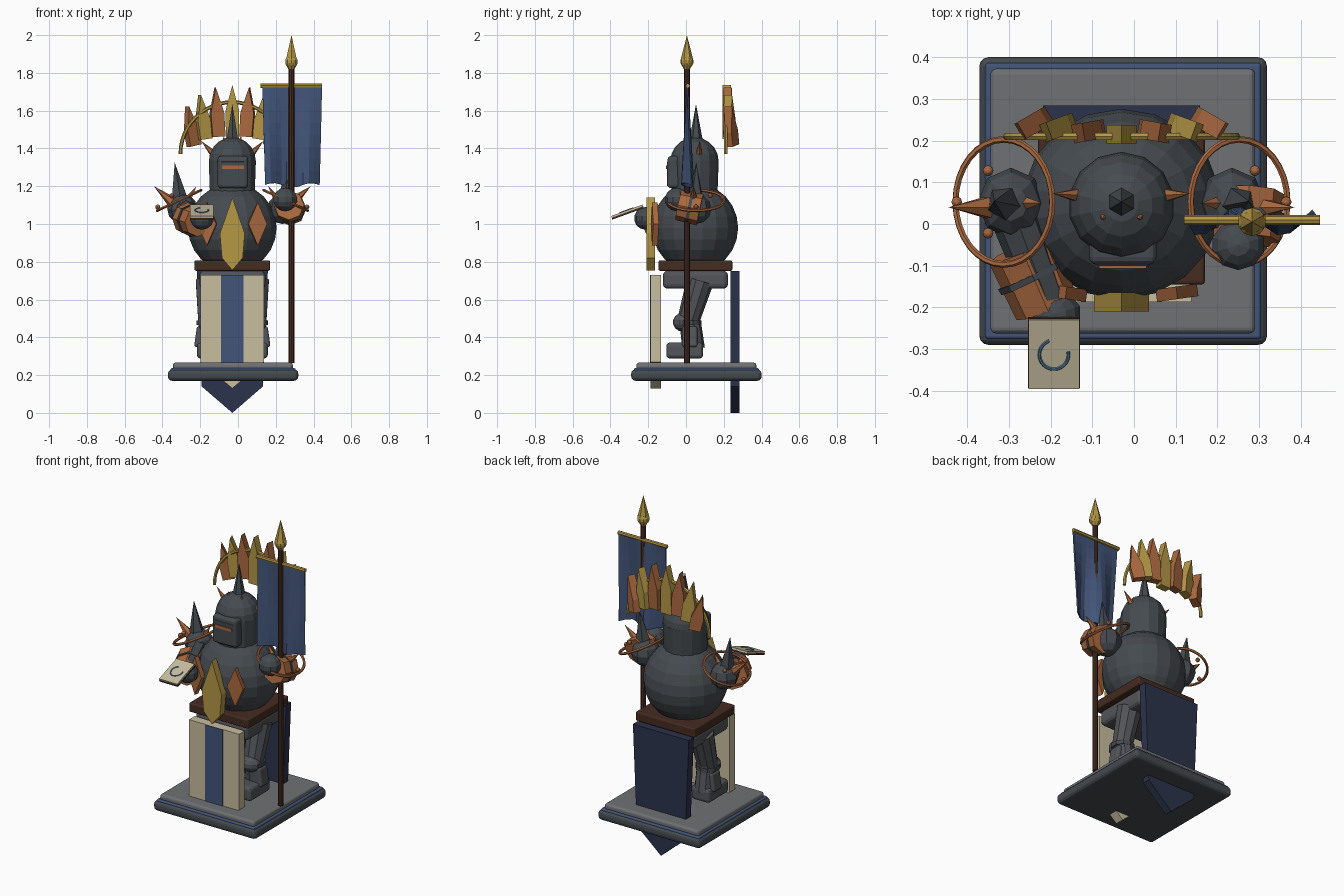
import bpy, bmesh
from math import sin, cos, pi, radians
from mathutils import Vector, Matrix

cube = bpy.data.objects.get("Cube")
if cube:
    bpy.data.objects.remove(cube)


def material(name, rgb):
    m = bpy.data.materials.new(name)
    m.use_nodes = True
    m.diffuse_color = (*rgb, 1)
    m.node_tree.nodes["Principled BSDF"].inputs["Base Color"].default_value = (*rgb, 1)
    return m


STEEL = material("dark steel", (.06, .07, .08))
IRON = material("grey iron", (.085, .09, .1))
STONE = material("grey stone", (.16, .165, .175))
WOOD = material("dark brown", (.06, .025, .015))
COPPER = material("copper", (.40, .14, .05))
BRASS = material("brass", (.46, .31, .06))
CREAM = material("cream", (.58, .51, .35))
NAVY = material("navy", (.024, .033, .07))
BLUE = material("blue", (.055, .09, .19))
SKY = material("light blue", (.08, .19, .33))

CX, CY = -.03, .053      # axis of the figure


def finish(bm, name, mat, matrix=None):
    if matrix is not None:
        bm.transform(matrix)
    bmesh.ops.recalc_face_normals(bm, faces=bm.faces)
    mesh = bpy.data.meshes.new(name)
    bm.to_mesh(mesh)
    bm.free()
    mesh.materials.append(mat)
    ob = bpy.data.objects.new(name, mesh)
    bpy.context.collection.objects.link(ob)
    return ob


def move(loc, rx=0, ry=0, rz=0):
    r = [Matrix.Rotation(radians(a), 4, ax) for a, ax in ((rz, 'Z'), (ry, 'Y'), (rx, 'X'))]
    return Matrix.Translation(loc) @ r[0] @ r[1] @ r[2]


def box(name, mat, loc, size, bevel=0, **rot):
    bm = bmesh.new()
    bmesh.ops.create_cube(bm, size=1, matrix=Matrix.Diagonal((*size, 1)))
    if bevel:
        bmesh.ops.bevel(bm, geom=bm.edges[:], offset=bevel, segments=3, profile=.5, affect='EDGES')
    return finish(bm, name, mat, move(loc, **rot))


def ball(name, mat, loc, radii, seg=10, rings=7):
    bm = bmesh.new()
    bmesh.ops.create_uvsphere(bm, u_segments=seg, v_segments=rings, radius=1,
                              matrix=Matrix.Diagonal((*radii, 1)))
    return finish(bm, name, mat, Matrix.Translation(loc))


def rod(name, mat, a, b, r1, r2, seg=8):
    """Tapered cylinder from a to b; a zero radius gives a spike."""
    a, b = Vector(a), Vector(b)
    d = b - a
    bm = bmesh.new()
    bmesh.ops.create_cone(bm, cap_ends=True, segments=seg, radius1=r1, radius2=r2, depth=d.length)
    return finish(bm, name, mat, Matrix.Translation((a + b) / 2) @ d.to_track_quat('Z', 'Y').to_matrix().to_4x4())


def plate(name, mat, loc, points, thick, **rot):
    """Flat outline in x and z, given thickness along y."""
    bm = bmesh.new()
    face = bm.faces.new([bm.verts.new((x, -thick / 2, z)) for x, z in points])
    ext = bmesh.ops.extrude_face_region(bm, geom=[face])
    bmesh.ops.translate(bm, vec=(0, thick, 0),
                        verts=[v for v in ext['geom'] if isinstance(v, bmesh.types.BMVert)])
    return finish(bm, name, mat, move(loc, **rot))


def mirrored(half):
    """Close an outline from its right half, listed from top to bottom."""
    return half + [(-x, z) for x, z in reversed(half) if x > 0]


def tube(name, mat, matrix, rx, ry, r, start=0, end=2 * pi, steps=32, sides=6):
    """Elliptical ring or arc in the local xy plane."""
    full = abs(end - start - 2 * pi) < .001
    bm = bmesh.new()
    rows = []
    for i in range(steps if full else steps + 1):
        t = start + (end - start) * i / steps
        d = Vector((cos(t), sin(t), 0))
        c = Vector((rx * cos(t), ry * sin(t), 0))
        rows.append([bm.verts.new(c + d * r * cos(k * 2 * pi / sides) + Vector((0, 0, r * sin(k * 2 * pi / sides))))
                     for k in range(sides)])
    for i in range(steps):
        p, q = rows[i], rows[(i + 1) % len(rows)]
        for k in range(sides):
            n = (k + 1) % sides
            bm.faces.new((p[k], p[n], q[n], q[k]))
    if not full:
        bm.faces.new(rows[0])
        bm.faces.new(rows[-1])
    return finish(bm, name, mat, matrix)


# Plinth
box("plinth_base", STEEL, (-.026, .055, .2), (.69, .69, .06), .022)
box("plinth_trim", BLUE, (-.026, .055, .222), (.662, .662, .03), .008)
box("plinth_top", STONE, (-.027, .055, .246), (.635, .635, .04), .014)

# Torso, belt and pelvis
ball("body", STEEL, (CX, .048, .98), (.238, .228, .235), 18, 12)
box("belt", WOOD, (CX, .05, .78), (.4, .39, .055), .008)
box("pelvis", IRON, (CX, .05, .705), (.35, .345, .095), .025)

# Legs
for side, s in (("right", -1), ("left", 1)):
    x = CX + s * .125
    rod(side + "_thigh", IRON, (x, .075, .7), (x, .01, .48), .072, .058, 10)
    rod(side + "_shin", IRON, (x, .02, .5), (x, .04, .34), .056, .06, 10)
    ball(side + "_knee", IRON, (x, -.015, .48), (.062, .055, .05))
    rod(side + "_knee_band", STEEL, (x, .015, .465), (x, .015, .49), .068, .068, 10)
    box(side + "_greave", IRON, (x + s * .035, .02, .4), (.07, .08, .11), .012, ry=s * -8)
    box(side + "_foot", IRON, (x, -.007, .33), (.125, .195, .085), .02)

# Cloth panels
panel = mirrored([(.168, .73), (.168, .27), (0, .13)])
plate("front_panel", CREAM, (CX, -.16, 0), panel, .055)
box("front_stripe", BLUE, (CX, -.188, .49), (.118, .006, .48))
plate("back_panel", NAVY, (CX, .26, 0), mirrored([(.188, .75), (.162, .14), (0, 0)]), .048)

# Chest ornaments
plate("centre_ornament", BRASS, (CX, -.187, 0),
      mirrored([(0, 1.14), (.066, .95), (.055, .82), (0, .755)]), .045)
for side, s in (("right", -1), ("left", 1)):
    plate(side + "_chest_diamond", COPPER, (CX + s * .133, -.165, 1),
          mirrored([(0, .115), (.05, 0), (0, -.115)]), .03, rz=s * 8)

# Helmet: stacked rings closed by a dome
ball("helmet_dome", STEEL, (CX, CY - .008, 1.33), (.128, .128, .13), 14, 10)
rod("helmet_wall", STEEL, (CX, CY - .008, 1.17), (CX, CY - .008, 1.335), .122, .128, 14)
rod("helmet_spike", STEEL, (CX, CY, 1.43), (CX, CY, 1.635), .038, 0, 6)
box("visor", STEEL, (CX + .003, -.055, 1.275), (.162, .085, .17), .018)
box("visor_plate", STEEL, (CX + .003, -.096, 1.265), (.125, .01, .13), .004)
box("visor_slit", COPPER, (CX + .003, -.101, 1.3), (.115, .012, .018))
for side, s in (("right", -1), ("left", 1)):
    rod(side + "_helmet_horn", COPPER, (CX + s * .09, CY + .015, 1.36), (CX + s * .165, CY + .02, 1.44), .022, 0, 6)
    rod(side + "_brow_spike", COPPER, (CX + s * .042, .02, 1.43), (CX + s * .046, .012, 1.465), .014, 0, 5)

# Fan of plaques on an arched rail behind the head
tube("fan_rail", BRASS, move((CX, .21, 1.37), rx=90), .275, .275, .01, 0, pi, 24)
for i in range(-3, 4):
    a = radians(17.7 * i)
    n = abs(i)
    down = .2 - .025 * n
    plate("fan_plaque", COPPER if n % 2 else BRASS,
          (CX + .28 * sin(a), .215 + .006 * n, 1.37 + .28 * cos(a)),
          mirrored([(0, .085), (.036, -.05), (.034, -down)]), .045, rz=-10 * i, ry=4 * i)

# Shoulders with spikes and rings
for side, s in (("right", -1), ("left", 1)):
    def at(x, y, z):
        return (CX + s * x, y, z)
    ball(side + "_shoulder", STEEL, at(.265, .05, 1.08), (.08, .085, .08), 8, 6)
    rod(side + "_shoulder_spike", STEEL, at(.28, .05, 1.13), at(.305, .055, 1.325), .045, 0, 5)
    rod(side + "_outer_spike", COPPER, at(.3, .04, 1.1), at(.415, .04, 1.2), .035, 0, 6)
    rod(side + "_inner_spike", COPPER, at(.24, .05, 1.12), at(.19, .05, 1.2), .022, 0, 5)
    tube(side + "_shoulder_ring", COPPER, move(at(.282, CY, 1.125), ry=s * 25), .128, .15, .008)
    for k, z in ((-1, 1.13), (0, 1.07), (1, 1.13)):
        ball(side + "_stud", COPPER, at(.395 - .075 * abs(k), CY + .075 * k, z + .02), (.013,) * 3, 8, 6)

# Right arm holding a tablet
rod("right_arm", STEEL, (-.285, .02, 1.07), (-.195, -.22, 1.03), .06, .05)
rod("right_bracer", COPPER, (-.27, -.06, 1.03), (-.21, -.2, 1.01), .085, .078)
rod("right_bracer_band", STEEL, (-.247, -.118, 1.02), (-.24, -.132, 1.019), .088, .087)
ball("right_fist", STEEL, (-.19, -.215, 1.03), (.065, .06, .06))
tilt = move((-.192, -.311, 1.066), rx=20)
box("tablet_back", WOOD, tilt @ Vector((0, 0, -.008)), (.124, .178, .01), rx=20)
box("tablet", CREAM, tilt.translation, (.122, .176, .014), rx=20)
tube("tablet_arc", SKY, tilt @ Matrix.Translation((0, 0, .007)), .035, .037, .004, 1.9, 6.5, 18)

# Left arm holding the standard
rod("left_bracer", COPPER, (.275, .075, 1.075), (.27, -.04, 1.1), .085, .08)
rod("left_bracer_band", STEEL, (.274, .025, 1.085), (.274, .01, 1.088), .086, .086)
ball("left_fist", STEEL, (.25, -.05, 1.13), (.066, .062, .062))

# Standard pole and finial
PX = .283
rod("pole", WOOD, (PX, .005, .265), (PX, .005, 1.85), .016, .016)
rod("finial_collar", BRASS, (PX, .005, 1.82), (PX, .005, 1.85), .016, .033)
ball("finial_ball", BRASS, (PX, .005, 1.86), (.035, .035, .035))
rod("finial_tip", BRASS, (PX, .005, 1.87), (PX, .005, 2), .033, 0, 6)
rod("crossbar", BRASS, (.12, .01, 1.732), (.446, .01, 1.732), .012, .012)

# Cloth of the standard, rippling more towards the hem
bm = bmesh.new()
bmesh.ops.create_grid(bm, x_segments=10, y_segments=8, size=.5)
for v in bm.verts:
    u, t = v.co.x, .5 - v.co.y
    v.co = (PX + .004 + u * (.316 - .03 * t), .008 + .032 * t * sin(u * 9 + 2.6), 1.73 - .525 * t - .012 * t * cos(u * 9))
cloth = finish(bm, "standard_cloth", BLUE)
solid = cloth.modifiers.new("thickness", 'SOLIDIFY')
solid.thickness = .008
solid.offset = 0
